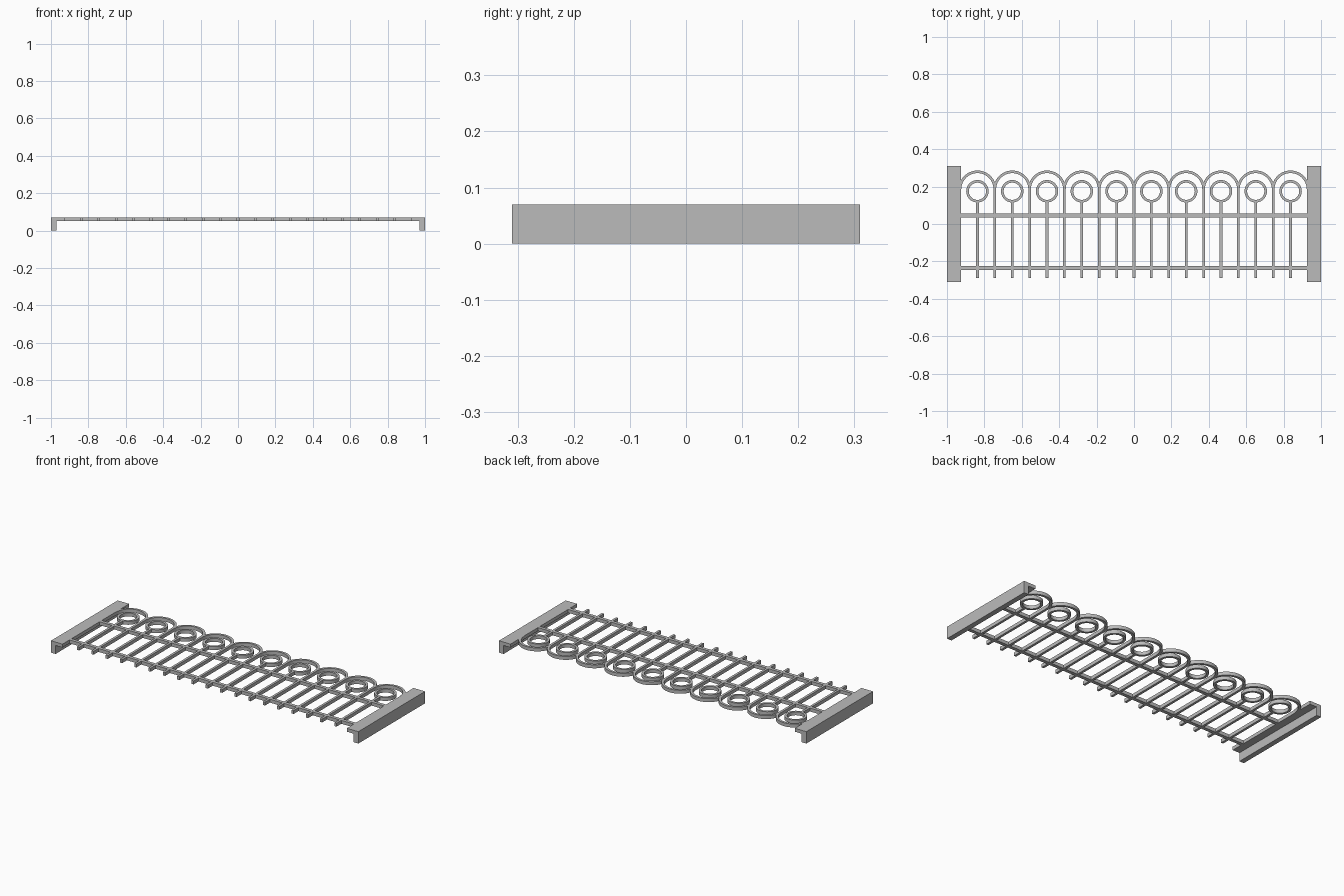
import bpy, bmesh, math

old = bpy.data.objects.get("Cube")
if old:
    bpy.data.objects.remove(old, do_unlink=True)

GREY = (0.5, 0.5, 0.5, 1)
metal = bpy.data.materials.new("grey metal")
metal.use_nodes = True
metal.diffuse_color = GREY
metal.node_tree.nodes["Principled BSDF"].inputs["Base Color"].default_value = GREY

Z0, Z1 = 0.05, 0.07      # ironwork thickness range
PITCH = 0.186            # spacing of the arches
COUNT = 10
BAR = 0.014              # bar width
EDGE = 0.925             # inner edge of the end brackets
ARCH_Y, RING_Y = 0.186, 0.175


def finish(name, bm, smooth=False):
    bmesh.ops.recalc_face_normals(bm, faces=bm.faces)
    mesh = bpy.data.meshes.new(name)
    bm.to_mesh(mesh)
    bm.free()
    mesh.materials.append(metal)
    obj = bpy.data.objects.new(name, mesh)
    bpy.context.collection.objects.link(obj)
    if smooth:
        bpy.ops.object.select_all(action='DESELECT')
        obj.select_set(True)
        bpy.context.view_layer.objects.active = obj
        bpy.ops.object.shade_smooth_by_angle(angle=math.radians(30))
    return obj


def extrude_outline(name, points, direction):
    bm = bmesh.new()
    face = bm.faces.new([bm.verts.new(p) for p in points])
    new = bmesh.ops.extrude_face_region(bm, geom=[face])["geom"]
    bmesh.ops.translate(bm, vec=direction,
                        verts=[v for v in new if isinstance(v, bmesh.types.BMVert)])
    # the starting face stays as the closing cap
    return finish(name, bm)


def box(name, x0, x1, y0, y1):
    return extrude_outline(name, [(x0, y0, Z0), (x1, y0, Z0), (x1, y1, Z0), (x0, y1, Z0)],
                           (0, 0, Z1 - Z0))


def band(name, cx, cy, inner, outer, start, end, steps):
    """Flat curved strip of rectangular section; closed if it spans a full turn."""
    closed = end - start > 2 * math.pi - 0.001
    bm = bmesh.new()
    loops = []
    for i in range(steps if closed else steps + 1):
        a = start + (end - start) * i / steps
        loops.append([bm.verts.new((cx + r * math.cos(a), cy + r * math.sin(a), z))
                      for r, z in ((inner, Z0), (outer, Z0), (outer, Z1), (inner, Z1))])
    for i in range(steps):
        a, b = loops[i], loops[(i + 1) % len(loops)]
        for k in range(4):
            n = (k + 1) % 4
            bm.faces.new((a[k], a[n], b[n], b[k]))
    if not closed:
        bm.faces.new(loops[0])
        bm.faces.new(loops[-1][::-1])
    return finish(name, bm, smooth=True)


# L-section end brackets
for side, label in ((1, "left"), (-1, "right")):
    profile = [(1, 0), (1, Z1), (EDGE, Z1), (EDGE, Z0), (0.97, Z0), (0.97, 0)]
    extrude_outline(label + "_bracket", [(side * x, -0.31, z) for x, z in profile],
                    (0, 0.62, 0))

# Horizontal rails
for label, y in (("upper", 0.045), ("lower", -0.235)):
    box(label + "_rail", -EDGE, EDGE, y - 0.01, y + 0.01)

# Rings with their bars, and the arches over them
for i in range(COUNT):
    x = (i - (COUNT - 1) / 2) * PITCH
    band("ring", x, RING_Y, 0.046, 0.06, 0, 2 * math.pi, 40)
    box("ring_bar", x - BAR / 2, x + BAR / 2, -0.29, RING_Y - 0.052)
    band("arch", x, ARCH_Y, 0.086, 0.1, 0, math.pi, 28)

# Bars where neighbouring arches meet
for i in range(1, COUNT):
    x = (i - COUNT / 2) * PITCH
    box("arch_bar", x - BAR / 2, x + BAR / 2, -0.29, ARCH_Y)
